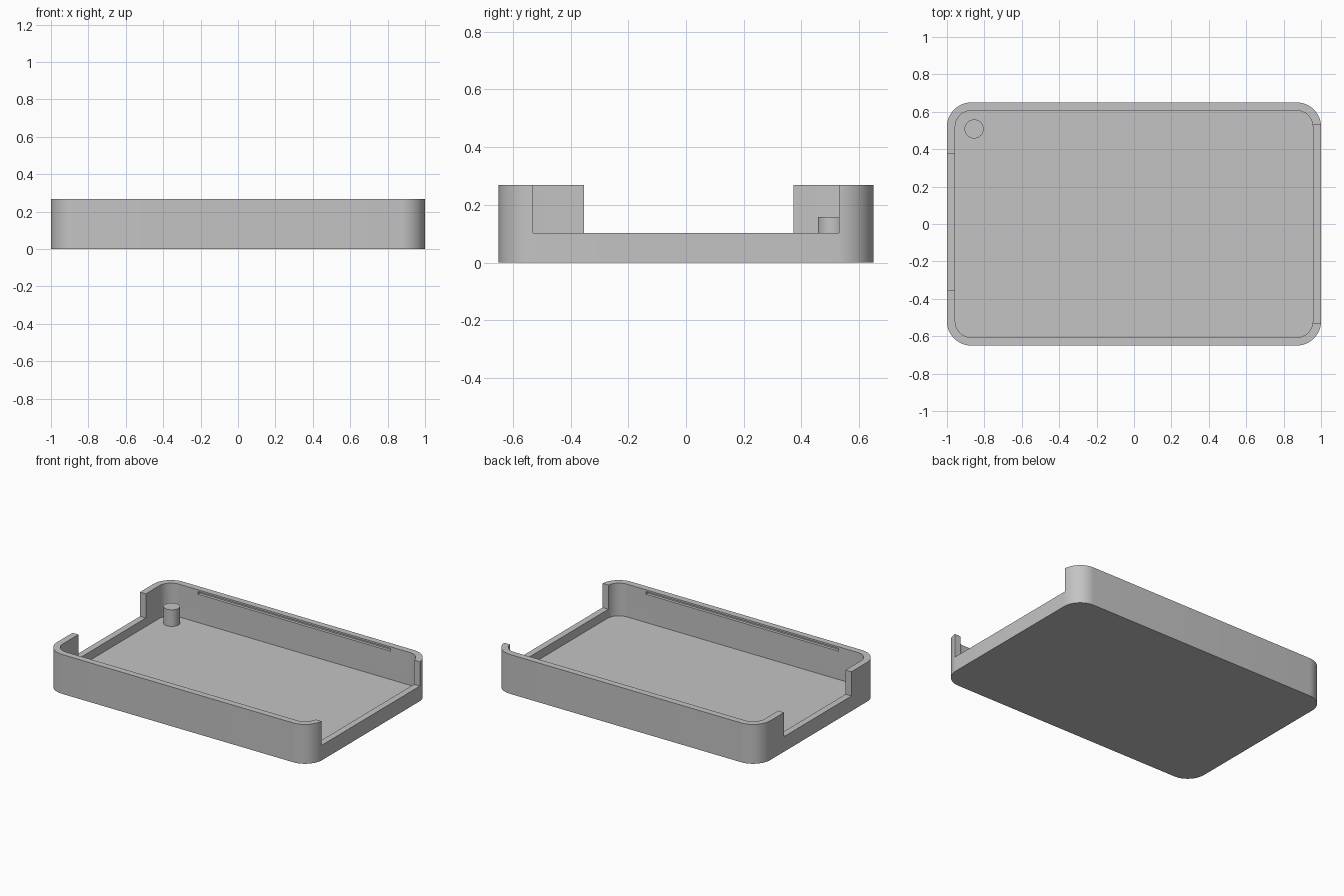
import bpy
import bmesh
from math import pi, cos, sin, radians
from mathutils import Matrix, Vector

cube = bpy.data.objects.get("Cube")
if cube:
    bpy.data.objects.remove(cube, do_unlink=True)

# Overall sizes
HALF_X, HALF_Y, HEIGHT = 1.0, 0.65, 0.268
WALL, FLOOR, RADIUS = 0.044, 0.045, 0.13
SILL = 0.103

grey = bpy.data.materials.new("plain grey")
grey.use_nodes = True
colour = (0.55, 0.55, 0.55, 1)
grey.diffuse_color = colour
grey.node_tree.nodes["Principled BSDF"].inputs["Base Color"].default_value = colour


def make_object(name, bm):
    bmesh.ops.recalc_face_normals(bm, faces=bm.faces)
    mesh = bpy.data.meshes.new(name)
    bm.to_mesh(mesh)
    bm.free()
    mesh.materials.append(grey)
    obj = bpy.data.objects.new(name, mesh)
    bpy.context.collection.objects.link(obj)
    return obj


def rounded_slab(name, hx, hy, radius, low, high, steps=12):
    """Upright prism with a rounded rectangle outline."""
    bm = bmesh.new()
    outline = []
    for quarter, (sx, sy) in enumerate([(1, 1), (-1, 1), (-1, -1), (1, -1)]):
        for i in range(steps + 1):
            a = (quarter + i / steps) * pi / 2
            outline.append(bm.verts.new((sx * (hx - radius) + radius * cos(a),
                                         sy * (hy - radius) + radius * sin(a), low)))
    base = bm.faces.new(outline)
    top = bmesh.ops.extrude_face_region(bm, geom=[base])["geom"]
    bmesh.ops.translate(bm, vec=(0, 0, high - low),
                        verts=[v for v in top if isinstance(v, bmesh.types.BMVert)])
    return make_object(name, bm)


def box(name, low, high):
    low, high = Vector(low), Vector(high)
    bm = bmesh.new()
    bmesh.ops.create_cube(bm, size=1, matrix=Matrix.Translation((low + high) / 2)
                          @ Matrix.Diagonal((*(high - low), 1)))
    return make_object(name, bm)


def activate(obj):
    bpy.ops.object.select_all(action="DESELECT")
    obj.select_set(True)
    bpy.context.view_layer.objects.active = obj


def cut(target, cutter):
    cutter.hide_render = True
    mod = target.modifiers.new("cut", "BOOLEAN")
    mod.operation, mod.solver, mod.object = "DIFFERENCE", "EXACT", cutter
    activate(target)
    bpy.ops.object.modifier_apply(modifier=mod.name)
    bpy.data.objects.remove(cutter, do_unlink=True)


# Open tray with rounded corners
tray = rounded_slab("tray", HALF_X, HALF_Y, RADIUS, 0, HEIGHT)
cut(tray, rounded_slab("cavity", HALF_X - WALL, HALF_Y - WALL, RADIUS - WALL,
                       FLOOR, HEIGHT + 0.1))

# Openings in the two end walls
cut(tray, box("wide_opening", (0.9, -0.53, SILL), (1.1, 0.53, 0.4)))
cut(tray, box("narrow_opening", (-1.1, -0.353, SILL), (-0.9, 0.373, 0.4)))

# Long snap grooves inside the front and back walls
groove_y = HALF_Y - WALL + 0.02
cut(tray, box("snap_groove", (-0.725, -groove_y, 0.238), (0.725, groove_y, 0.256)))

# Round peg on the floor near one corner
bm = bmesh.new()
peg_low, peg_high = FLOOR - 0.01, 0.158
bmesh.ops.create_cone(bm, cap_ends=True, segments=40, radius1=0.051, radius2=0.051,
                      depth=peg_high - peg_low,
                      matrix=Matrix.Translation((-0.855, 0.508, (peg_low + peg_high) / 2)))
peg = make_object("peg", bm)

for part in (tray, peg):
    activate(part)
    bpy.ops.object.shade_smooth_by_angle(angle=radians(30))
